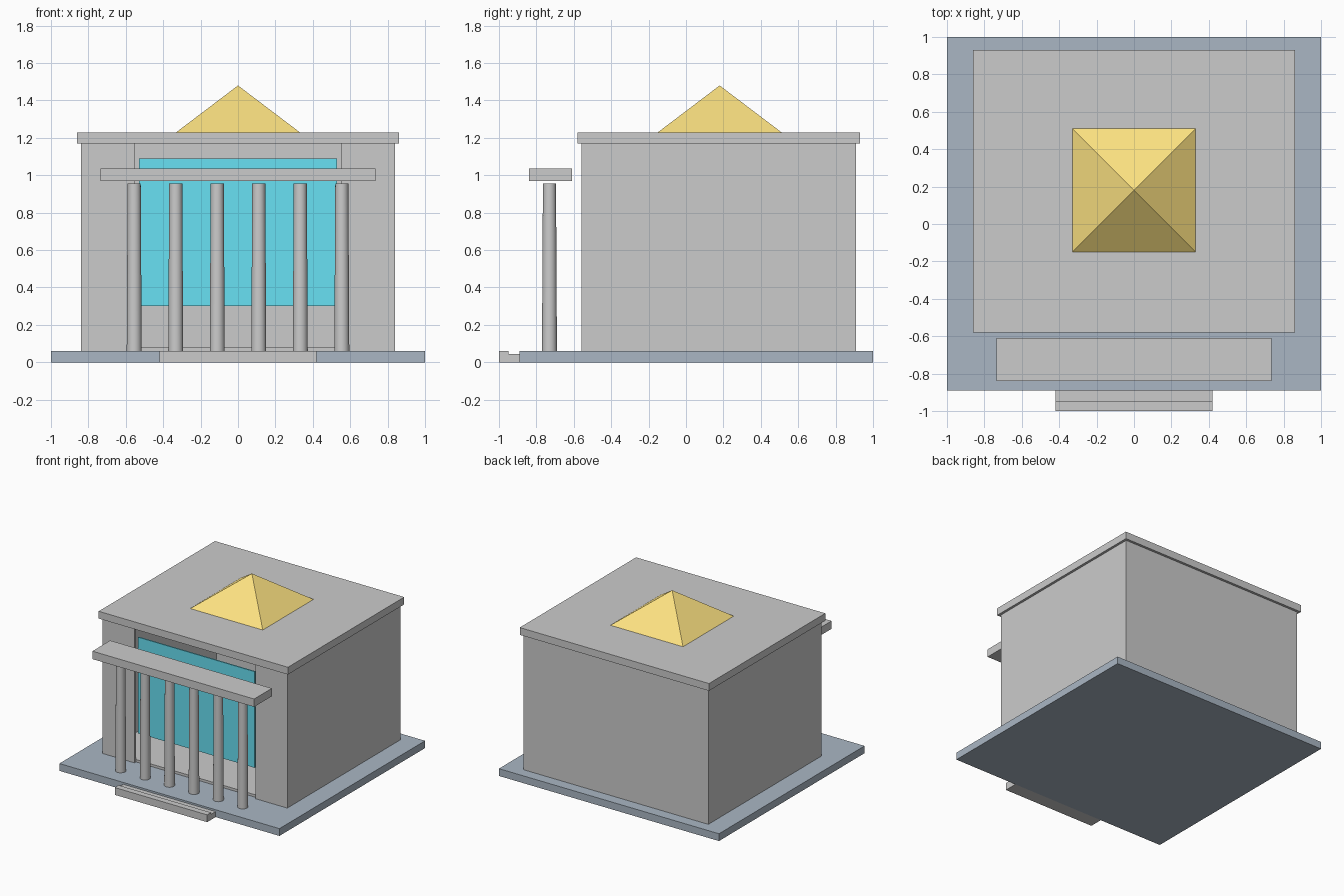
import bpy, bmesh
from math import pi

if "Cube" in bpy.data.objects:
    bpy.data.objects.remove(bpy.data.objects["Cube"])


def material(name, rgb):
    m = bpy.data.materials.new(name)
    m.diffuse_color = (*rgb, 1)
    m.use_nodes = True
    m.node_tree.nodes["Principled BSDF"].inputs["Base Color"].default_value = m.diffuse_color
    return m


slate = material("slate", (0.40, 0.47, 0.55))
pale = material("pale_stone", (0.96, 0.96, 0.96))
blue = material("blue_glass", (0.14, 0.75, 0.90))
gold = material("gold", (0.98, 0.76, 0.22))


def finish(bm, name, mat=None):
    bmesh.ops.recalc_face_normals(bm, faces=bm.faces)
    me = bpy.data.meshes.new(name)
    bm.to_mesh(me)
    bm.free()
    ob = bpy.data.objects.new(name, me)
    bpy.context.collection.objects.link(ob)
    if mat:
        me.materials.append(mat)
    return ob


def box(name, x, y, z, mat=None):
    bm = bmesh.new()
    bmesh.ops.create_cube(bm, size=1)
    for v in bm.verts:
        for i, (lo, hi) in enumerate((x, y, z)):
            v.co[i] = lo if v.co[i] < 0 else hi
    return finish(bm, name, mat)


def extrude(name, points, axis, lo, hi, mat=None):
    """Extrude a closed 2D outline: axis 0 takes (y, z), axis 2 takes (x, y)."""
    bm = bmesh.new()
    face = bm.faces.new([bm.verts.new((lo, *p) if axis == 0 else (*p, lo)) for p in points])
    ext = bmesh.ops.extrude_face_region(bm, geom=[face])["geom"]
    for v in ext:
        if isinstance(v, bmesh.types.BMVert):
            v.co[axis] = hi
    return finish(bm, name, mat)


# Plinth and front steps
box("plinth", (-1, 1), (-0.89, 1), (0, 0.06), slate)
extrude("front_steps", [(-1, 0), (-0.89, 0), (-0.89, 0.045), (-0.95, 0.045),
                        (-0.95, 0.06), (-1, 0.06)], 0, -0.42, 0.42, pale)

# Thin hollow walls, open at the front
half = [(0.55, -0.56), (0.84, -0.56), (0.84, 0.91)]
inner = [(0.82, 0.89), (0.82, -0.54), (0.55, -0.54)]
outline = (half + [(-x, y) for x, y in reversed(half)]
           + [(-x, y) for x, y in reversed(inner)] + inner)
extrude("walls", outline, 2, 0.06, 1.17)
box("floor", (-0.82, 0.82), (-0.54, 0.89), (0.06, 0.08), pale)
box("glass_front", (-0.53, 0.53), (-0.54, -0.53), (0.30, 1.09), blue)

# Roof slab and pyramid
box("roof_slab", (-0.86, 0.86), (-0.58, 0.93), (1.17, 1.23))
bpy.ops.mesh.primitive_cone_add(vertices=4, radius1=0.33 * 2 ** 0.5, depth=0.25,
                                location=(0, 0.18, 1.355), rotation=(0, 0, pi / 4))
pyramid = bpy.context.object
pyramid.name = "roof_pyramid"
pyramid.data.materials.append(gold)

# Colonnade with its beam
box("portico_beam", (-0.735, 0.735), (-0.84, -0.61), (0.97, 1.035))
for i in range(6):
    bpy.ops.mesh.primitive_cone_add(vertices=32, radius1=0.04, radius2=0.035, depth=0.895,
                                    location=(-0.555 + 0.222 * i, -0.73, 0.5075))
    bpy.context.object.name = f"column_{i + 1}"
    bpy.ops.object.shade_smooth_by_angle()
